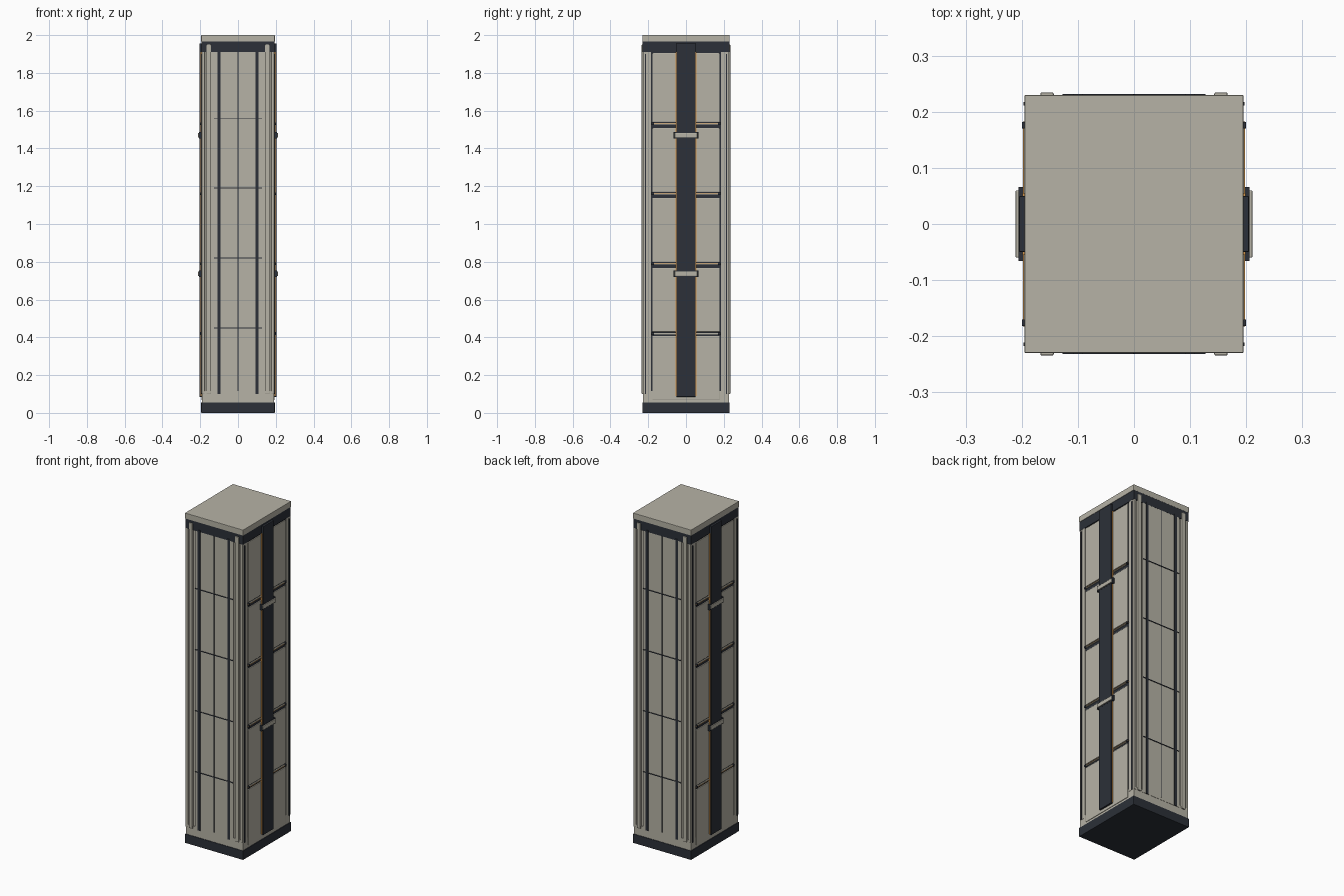
import bpy

if "Cube" in bpy.data.objects:
    bpy.data.objects.remove(bpy.data.objects["Cube"])

def material(name, rgb):
    m = bpy.data.materials.new(name)
    m.diffuse_color = (*rgb, 1)
    m.use_nodes = True
    m.node_tree.nodes["Principled BSDF"].inputs["Base Color"].default_value = m.diffuse_color
    return m

BEIGE = material("warm_grey", (0.47, 0.45, 0.38))
DARK = material("charcoal", (0.025, 0.03, 0.04))
AMBER = material("amber", (0.65, 0.3, 0.07))

def box(name, x, y, z, mat, bevel=0):
    """Box from (min, max) ranges, optionally with chamfered edges."""
    rng = [sorted(r) for r in (x, y, z)]
    bpy.ops.mesh.primitive_cube_add(size=1, location=[sum(r) / 2 for r in rng])
    o = bpy.context.object
    o.name = name
    o.scale = [r[1] - r[0] for r in rng]
    bpy.ops.object.transform_apply(location=False, rotation=False, scale=True)
    o.data.materials.append(mat)
    if bevel:
        b = o.modifiers.new("edge", 'BEVEL')
        b.width = bevel
        b.segments = 2
    return o

# Base, core and cap
box("base", (-.195, .195), (-.23, .23), (0, .055), DARK, .002)
box("plinth", (-.191, .191), (-.227, .227), (.055, .115), BEIGE)
box("core", (-.186, .186), (-.222, .222), (.1, 1.93), BEIGE)
box("top_band", (-.193, .193), (-.229, .229), (1.91, 1.967), DARK)
box("cap", (-.195, .195), (-.23, .23), (1.965, 2), BEIGE, .002)

SEAMS = (.42, .79, 1.16, 1.53)

# Front and back faces
for s, side in ((-1, "front"), (1, "back")):
    box(side + "_panel", (-.13, .13), (s * .215, s * .2285), (.1, 1.91), BEIGE)
    box(side + "_centre_seam", (-.002, .002), (s * .22, s * .2305), (.115, 1.91), DARK)
    for z in (.45, .82, 1.19, 1.56):
        box(side + "_seam", (-.127, .127), (s * .22, s * .232), (z - .002, z + .002), DARK)
    for t in (-1, 1):
        box(side + "_dark_strip", (t * .092, t * .108), (s * .22, s * .232), (.1, 1.92), DARK)
        box(side + "_rail", (t * .143, t * .167), (s * .215, s * .2345), (.1, 1.95), BEIGE, .003)
        box(side + "_corner_post", (t * .176, t * .192), (s * .212, s * .2285), (.1, 1.92), BEIGE, .002)

# Left and right faces
for s, side in ((-1, "left"), (1, "right")):
    # Stacked panels, each with a dark shadow line around it
    box(side + "_panel_backing", (s * .18, s * .1885), (-.185, .185), (.06, 1.91), DARK)
    for z in (.062, *[v + .003 for v in SEAMS]):
        top = 1.905 if z > 1.5 else z + .345
        box(side + "_panel", (s * .18, s * .194), (-.178, .178), (z + .006, top), BEIGE, .003)
    for z in SEAMS:
        box(side + "_joint_bar", (s * .18, s * .196), (-.178, .178), (z - .004, z + .004), BEIGE, .001)
        box(side + "_amber_joint", (s * .19, s * .1975), (-.183, .183), (z - .001, z + .001), AMBER)
        for t in (-1, 1):
            box(side + "_joint_stud", (s * .19, s * .2), (t * .17, t * .182), (z - .007, z + .007), DARK, .002)
    for t in (-1, 1):
        box(side + "_edge_strip", (s * .18, s * .192), (t * .185, t * .211), (.1, 1.91), BEIGE)
        box(side + "_edge_groove", (s * .18, s * .1965), (t * .211, t * .217), (.1, 1.9), DARK)
        box(side + "_amber_line", (s * .19, s * .1985), (t * .049, t * .055), (.09, 1.91), AMBER)
    # Central cable channel with two clamps
    box(side + "_channel", (s * .185, s * .205), (-.05, .05), (.085, 1.955), DARK, .002)
    for z in (.737, 1.47):
        box(side + "_clamp_back", (s * .19, s * .2055), (-.066, .066), (z - .017, z + .017), DARK)
        box(side + "_clamp", (s * .2, s * .211), (-.06, .06), (z - .012, z + .012), BEIGE, .002)
